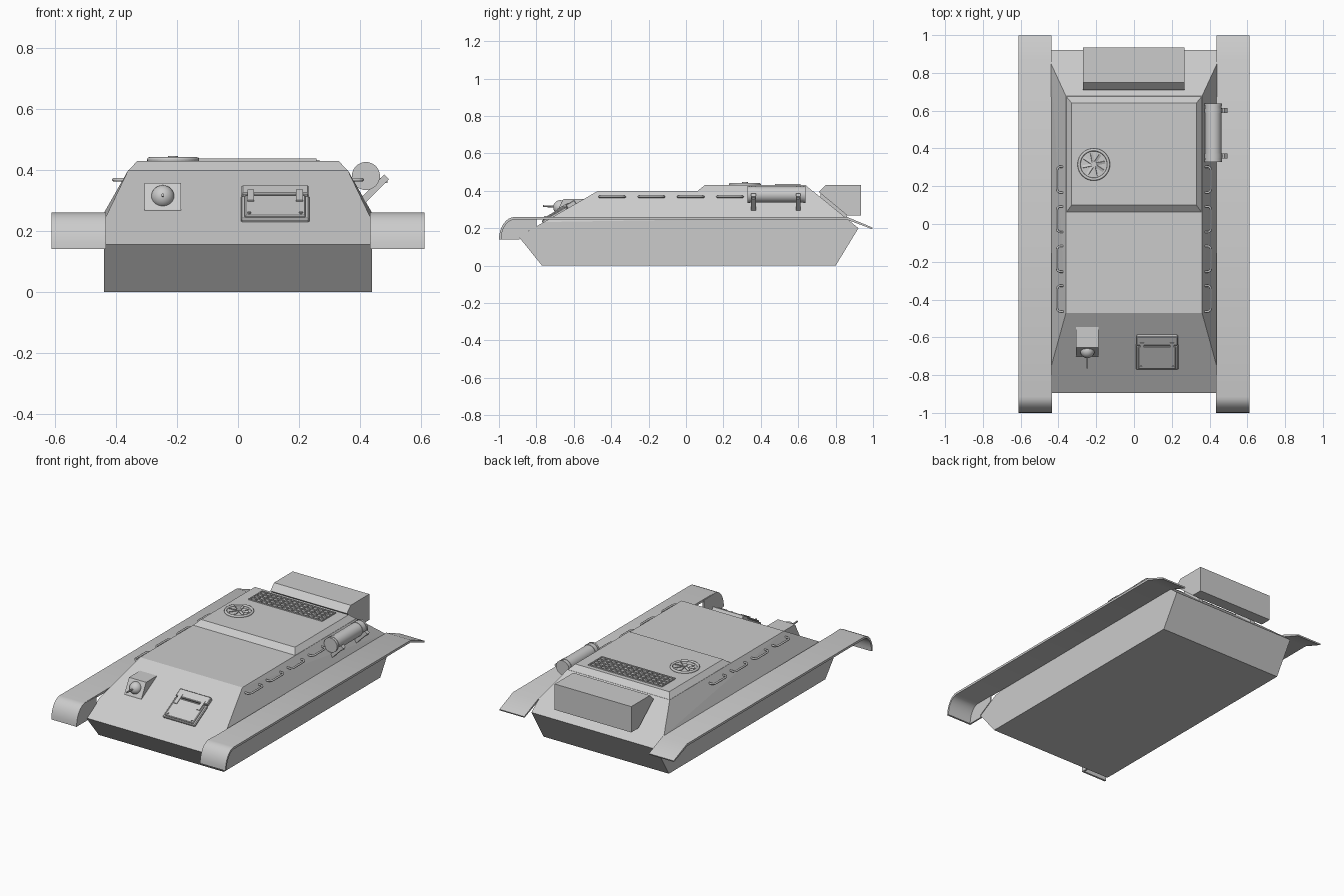
import bpy, bmesh, math
from mathutils import Matrix, Vector

if "Cube" in bpy.data.objects:
    bpy.data.objects.remove(bpy.data.objects["Cube"])

paint = bpy.data.materials.new("hull_grey")
paint.diffuse_color = (0.6, 0.6, 0.6, 1)
paint.use_nodes = True
paint.node_tree.nodes["Principled BSDF"].inputs["Base Color"].default_value = paint.diffuse_color


def finish(name, bm, smooth=False):
    bmesh.ops.recalc_face_normals(bm, faces=bm.faces)
    me = bpy.data.meshes.new(name)
    bm.to_mesh(me)
    bm.free()
    me.materials.append(paint)
    if smooth:
        me.shade_smooth()
        me.set_sharp_from_angle(angle=math.radians(35))
    ob = bpy.data.objects.new(name, me)
    bpy.context.collection.objects.link(ob)
    return ob


def convex(name, pts):
    bm = bmesh.new()
    for p in pts:
        bm.verts.new(p)
    bmesh.ops.convex_hull(bm, input=bm.verts)
    bmesh.ops.dissolve_limit(bm, angle_limit=0.01, verts=bm.verts, edges=bm.edges)
    return finish(name, bm)


def prism(name, profile, x0, x1, smooth=False):
    """Extrude a (y, z) profile along x."""
    bm = bmesh.new()
    a = [bm.verts.new((x0, y, z)) for y, z in profile]
    b = [bm.verts.new((x1, y, z)) for y, z in profile]
    bm.faces.new(a)
    bm.faces.new(b)
    n = len(a)
    for i in range(n):
        j = (i + 1) % n
        bm.faces.new((a[i], a[j], b[j], b[i]))
    return finish(name, bm, smooth)


def add_box(bm, size, m):
    bmesh.ops.create_cube(bm, size=1, matrix=m @ Matrix.Diagonal((*size, 1)))


def add_cyl(bm, p, q, r, seg=24, r2=None):
    p, q = Vector(p), Vector(q)
    d = q - p
    m = Matrix.Translation((p + q) / 2) @ d.to_track_quat('Z', 'Y').to_matrix().to_4x4()
    bmesh.ops.create_cone(bm, cap_ends=True, segments=seg, radius1=r,
                          radius2=r if r2 is None else r2, depth=d.length, matrix=m)


def tube(name, pts, r, cyclic=False):
    cu = bpy.data.curves.new(name, 'CURVE')
    cu.dimensions = '3D'
    cu.bevel_depth = r
    cu.bevel_resolution = 2
    cu.use_fill_caps = True
    sp = cu.splines.new('POLY')
    sp.points.add(len(pts) - 1)
    for s, p in zip(sp.points, pts):
        s.co = (*p, 1)
    sp.use_cyclic_u = cyclic
    cu.materials.append(paint)
    ob = bpy.data.objects.new(name, cu)
    bpy.context.collection.objects.link(ob)


def T(x, y, z):
    return Matrix.Translation((x, y, z))


# Main hull and raised engine deck
sides = (-1, 1)
half = [(.44, -.77, 0), (.44, .80, 0), (.44, .922, .2), (.44, -.895, .155),
        (.44, -.76, .233), (.44, .85, .259), (.36, -.47, .40), (.36, .677, .40)]
convex("hull", [(s * x, y, z) for s in sides for x, y, z in half])
half = [(.36, .06, .398), (.36, .677, .398), (.33, .10, .43), (.33, .64, .43)]
convex("engine_deck", [(s * x, y, z) for s in sides for x, y, z in half])

# Fenders with curled front, sloped rear flap and inner front plate
arc = [(-.915 - .085 * math.cos(a), .14 + .12 * math.sin(a))
       for a in [math.pi / 2 * i / 8 for i in range(9)]]
inner = [(-.915 - .073 * math.cos(a), .14 + .106 * math.sin(a))
         for a in [math.pi / 2 * i / 8 for i in range(9)]]
shell = arc + [(.862, .26), (.998, .203), (.995, .195), (.86, .246)] + inner[::-1]
for s in sides:
    prism("fender", shell, s * .438, s * .612, True)
    prism("fender_inner_plate", arc + [(-.80, .255), (-.80, .21), (-.89, .158), (-.89, .14)],
          s * .434, s * .444)

# Rear stowage box
prism("rear_box", [(.71, .394), (.748, .432), (.935, .432), (.935, .268), (.862, .268)],
      -.27, .268)
for x in (-.2, .2):
    prism("rear_box_bracket", [(.72, .36), (.72, .39), (.86, .275), (.86, .245)], x - .015, x + .015)

# Bow gun housing, ball and barrel
prism("gun_housing", [(-.703, .262), (-.70, .272), (-.655, .357), (-.535, .357), (-.54, .34)],
      -.307, -.187)
bm = bmesh.new()
bmesh.ops.create_uvsphere(bm, u_segments=24, v_segments=14, radius=.038,
                          matrix=T(-.247, -.672, .312))
add_cyl(bm, (-.247, -.69, .315), (-.247, -.765, .318), .005, 10)
finish("bow_gun", bm, True)

# Driver hatch lying on the sloped front plate
G = T(.122, -.70, .267) @ Matrix.Rotation(math.atan(.576), 4, 'X')
bm = bmesh.new()
for w, l, y, h in ((.225, .152, 0, .012), (.20, .135, 0, .02), (.22, .055, .104, .022)):
    add_box(bm, (w, l, h * 2), G @ T(0, y, 0))
bmesh.ops.bevel(bm, geom=bm.edges[:], offset=.004, segments=1, affect='EDGES')
for sx in sides:
    for sy in sides:
        add_cyl(bm, G @ Vector((sx * .085, sy * .052, .018)),
                G @ Vector((sx * .085, sy * .052, .025)), .006, 8)
    add_box(bm, (.022, .07, .05), G @ T(sx * .08, .06, 0))
finish("driver_hatch", bm)

# Side handrails
for s in sides:
    for y in (.235, .025, -.185, -.395):
        prof = [(.37, -.068), (.395, -.068), (.405, -.06), (.408, -.048),
                (.408, .048), (.405, .06), (.395, .068), (.37, .068)]
        tube("handrail", [(s * x, y + d, .368) for x, d in prof], .006)

# Fuel drum with straps and brackets
bm = bmesh.new()
add_cyl(bm, (.42, .33, .38), (.42, .638, .38), .043, 32)
for y in (.335, .633):
    add_cyl(bm, (.42, y - .006, .38), (.42, y + .006, .38), .046, 32)
for y in (.36, .60):
    add_cyl(bm, (.42, y - .012, .38), (.42, y + .012, .38), .0455, 32)
finish("fuel_drum", bm, True)
bm = bmesh.new()
for y in (.36, .60):
    add_box(bm, (.11, .026, .022), T(.449, y, .339) @ Matrix.Rotation(-math.pi / 4, 4, 'Y'))
    add_box(bm, (.03, .016, .016), T(.475, y, .365))
finish("drum_brackets", bm)

# Engine grille: 14 by 4 cells
bm = bmesh.new()
for i in range(15):
    add_box(bm, (.007, .136, .01), T(-.257 + i * .5115 / 14, .545, .432))
for i in range(5):
    add_box(bm, (.518, .007, .01), T(-.001, .48 + i * .13 / 4, .432))
finish("engine_grille", bm)

# Round fan vent
fx, fy = -.213, .315
bm = bmesh.new()
add_cyl(bm, (fx, fy, .428), (fx, fy, .433), .085, 40)
add_cyl(bm, (fx, fy, .43), (fx, fy, .446), .016, 16)
for i in range(8):
    R = T(fx, fy, .437) @ Matrix.Rotation(i * math.pi / 4 + .2, 4, 'Z')
    add_box(bm, (.05, .014, .004), R @ T(.036, 0, 0) @ Matrix.Rotation(.4, 4, 'X'))
finish("fan_vent", bm)
tube("fan_ring", [(fx + .078 * math.cos(a), fy + .078 * math.sin(a), .434)
                  for a in [math.tau * i / 40 for i in range(40)]], .008, True)
